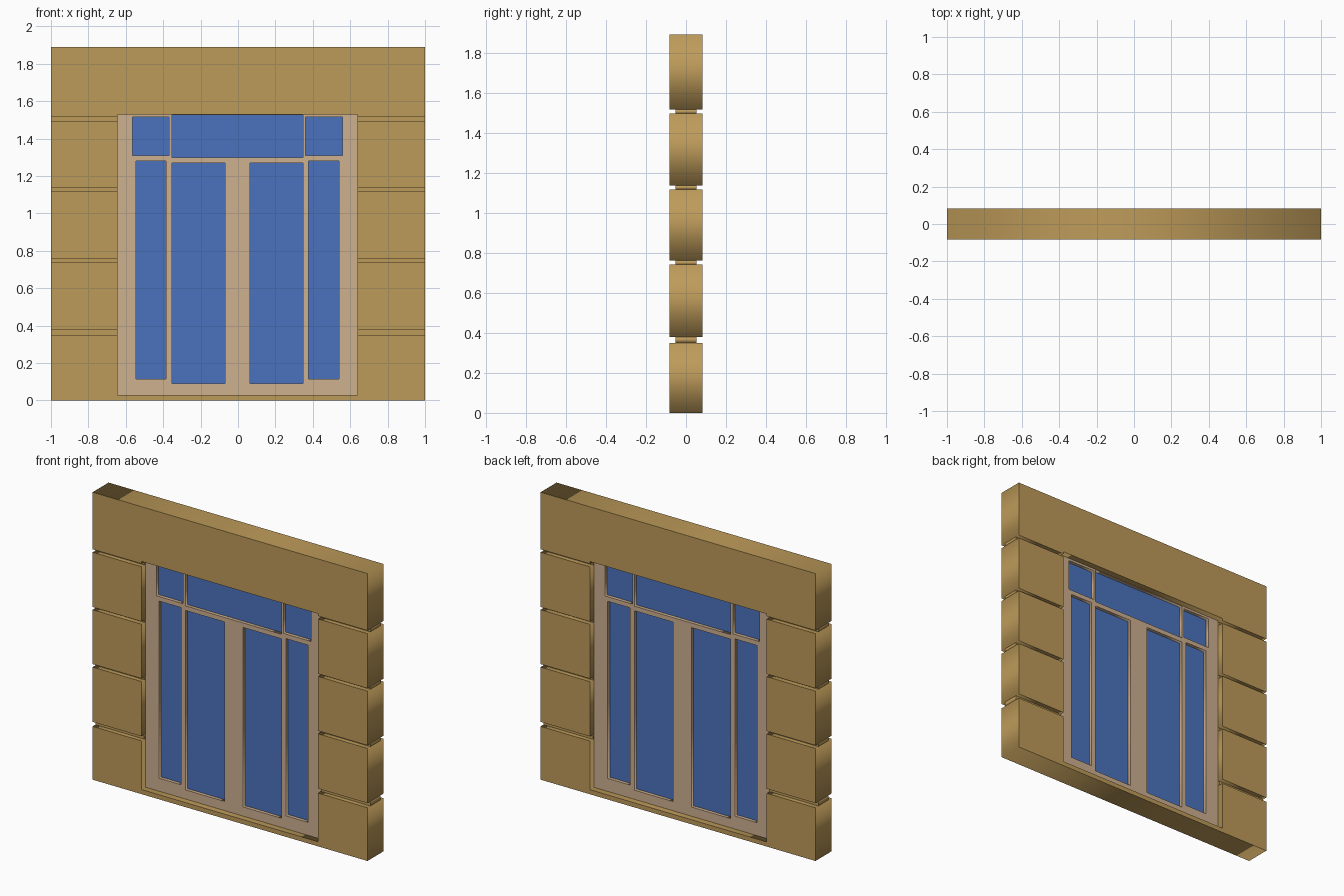
import bpy
from math import pi

if "Cube" in bpy.data.objects:
    bpy.data.objects.remove(bpy.data.objects["Cube"])


def material(name, rgb):
    m = bpy.data.materials.new(name)
    m.diffuse_color = (*rgb, 1)
    m.use_nodes = True
    m.node_tree.nodes["Principled BSDF"].inputs["Base Color"].default_value = m.diffuse_color
    return m


STONE = material("stone", (0.515, 0.328, 0.102))
WOOD = material("painted_wood", (0.62, 0.44, 0.28))
GLASS = material("glass", (0.07, 0.17, 0.51))


def rect(x0, x1, z0, z1):
    return [(x0, z0), (x1, z0), (x1, z1), (x0, z1)]


def panel(name, loops, y0, y1, mat):
    """Extrude an x-z outline (further loops become holes) from y0 to y1."""
    cu = bpy.data.curves.new(name, 'CURVE')
    cu.dimensions = '2D'
    cu.fill_mode = 'BOTH'
    cu.extrude = (y1 - y0) / 2
    for loop in loops:
        s = cu.splines.new('POLY')
        s.points.add(len(loop) - 1)
        for p, (x, z) in zip(s.points, loop):
            p.co = (x, z, 0, 1)
        s.use_cyclic_u = True
    cu.materials.append(mat)
    ob = bpy.data.objects.new(name, cu)
    bpy.context.collection.objects.link(ob)
    ob.location.y = (y0 + y1) / 2
    ob.rotation_euler.x = pi / 2
    bpy.ops.object.select_all(action='DESELECT')
    ob.select_set(True)
    bpy.context.view_layer.objects.active = ob
    bpy.ops.object.convert(target='MESH')
    bpy.ops.object.transform_apply(location=True, rotation=True, scale=True)


L, R = -0.645, 0.64          # opening sides
SILL, HEAD = 0.03, 1.53      # opening bottom and top
Y0, Y1 = -0.083, 0.083       # wall faces

# Bottom course with sill, and lintel course
panel("bottom_course", [[(-1, 0), (1, 0), (1, 0.35), (R, 0.35), (R, SILL),
                         (L, SILL), (L, 0.35), (-1, 0.35)]], Y0, Y1, STONE)
panel("lintel", [[(-1, 1.515), (L, 1.515), (L, HEAD), (R, HEAD), (R, 1.515),
                  (1, 1.515), (1, 1.89), (-1, 1.89)]], Y0, Y1, STONE)

# Side blocks and the recessed joints between courses
blocks = [(0.38, 0.74), (0.76, 1.117), (1.135, 1.495)]
joints = [(0.35, 0.38), (0.74, 0.76), (1.117, 1.135), (1.495, 1.515)]
for side, x0, x1 in (("left", -1, L), ("right", R, 1)):
    for z0, z1 in blocks:
        panel(side + "_block", [rect(x0, x1, z0, z1)], Y0, Y1, STONE)
    for z0, z1 in joints:
        panel(side + "_joint", [rect(x0, x1, z0, z1)], -0.053, 0.053, STONE)

# Window frame with pane openings
panes = [
    (-0.565, -0.37, 1.31, 1.515), (-0.353, 0.347, 1.30, 1.527),
    (0.36, 0.56, 1.31, 1.515),
    (-0.545, -0.385, 0.115, 1.28), (-0.353, -0.07, 0.09, 1.27),
    (0.065, 0.347, 0.09, 1.27), (0.378, 0.54, 0.115, 1.28),
]
panel("window_frame", [rect(L, R, SILL, HEAD)] + [rect(*p) for p in panes],
      -0.042, 0.042, WOOD)

# Glass panes
for p in panes:
    panel("glass_pane", [rect(*p)], -0.02, 0.02, GLASS)
